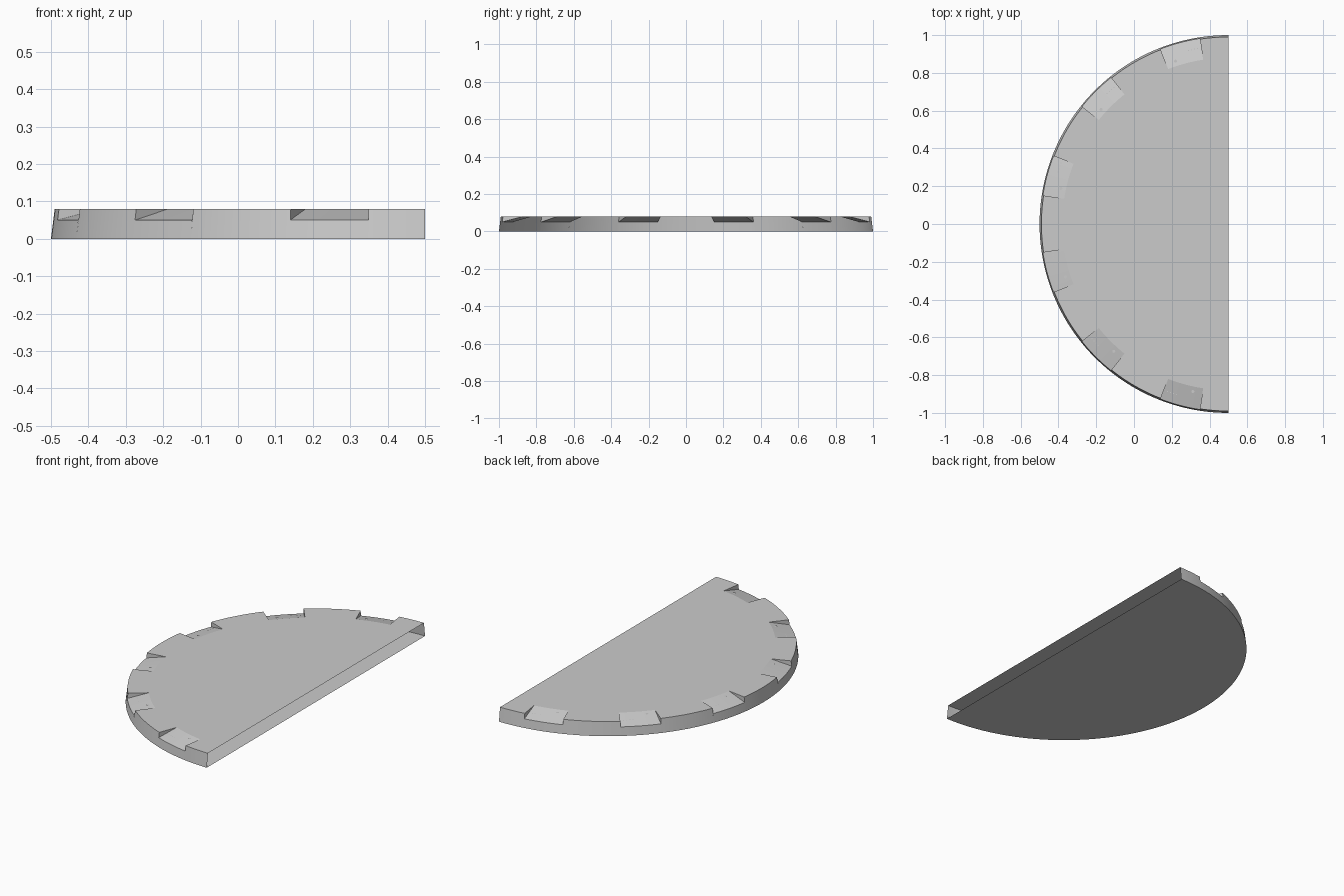
import bpy, bmesh
from math import cos, sin, radians

if "Cube" in bpy.data.objects:
    bpy.data.objects.remove(bpy.data.objects["Cube"])

CX, H = 0.5, 0.08                 # disc centre and height
R_BOT, R_TOP = 1.0, 0.99          # slightly tapered rim
R_IN, R_CUT, Z_CUT = 0.88, 0.994, 0.05
STEP, HALF = 1.25, 6.25           # angular step, half notch width
CENTRES = [105, 135, 165, 195, 225, 255]


def pt(angle, r, z):
    a = radians(angle)
    return (CX + r * cos(a), r * sin(a), z)


def finish(bm, name, angle):
    bmesh.ops.remove_doubles(bm, verts=bm.verts, dist=1e-5)
    me = bpy.data.meshes.new(name)
    bm.to_mesh(me)
    bm.free()
    ob = bpy.data.objects.new(name, me)
    bpy.context.collection.objects.link(ob)
    bpy.ops.object.select_all(action='DESELECT')
    ob.select_set(True)
    bpy.context.view_layer.objects.active = ob
    bpy.ops.object.shade_smooth_by_angle(angle=radians(angle))
    return ob


# Half-disc shell, open along its straight side, with ramped rim notches
bm = bmesh.new()


def face(*pts):
    bm.faces.new([bm.verts.new(p) for p in pts])


n = int(180 / STEP)
for i in range(n):
    a, b = 90 + i * STEP, 90 + (i + 1) * STEP
    mid = (a + b) / 2
    notch = any(abs(mid - c) < HALF for c in CENTRES)
    r, z = (R_CUT, Z_CUT) if notch else (R_TOP, H)
    # underside, top plate, rim band or ramp, outer wall
    face((CX, 0, 0), pt(b, R_BOT, 0), pt(a, R_BOT, 0))
    face((CX, 0, H), pt(a, R_IN, H), pt(b, R_IN, H))
    face(pt(a, R_IN, H), pt(a, r, z), pt(b, r, z), pt(b, R_IN, H))
    face(pt(a, R_BOT, 0), pt(b, R_BOT, 0), pt(b, r, z), pt(a, r, z))

# Triangular cheeks of each notch
for c in CENTRES:
    for s in (-1, 1):
        a = c + s * HALF
        tri = [pt(a, R_IN, H), pt(a, R_TOP, H), pt(a, R_CUT, Z_CUT)]
        face(*(tri if s > 0 else tri[::-1]))
finish(bm, "half_disc_tray", 8)


# Small studs lying on the ramps
def ramp_z(r):
    return H - (H - Z_CUT) * (r - R_IN) / (R_CUT - R_IN)


bm = bmesh.new()


def stud(angle, r, radius, rise, sides):
    x, y, z = pt(angle, r, ramp_z(r) + rise)
    ring = [bm.verts.new((x + radius * cos(radians(k * 360 / sides)),
                          y + radius * sin(radians(k * 360 / sides)), z))
            for k in range(sides)]
    bm.faces.new(ring)


for c in CENTRES:
    stud(c + 3, 0.907, 0.008, 0.003, 16)
    for k in range(4):
        stud(c - 5 + k, 0.943, 0.003, 0.001, 6)
finish(bm, "ramp_studs", 30)
